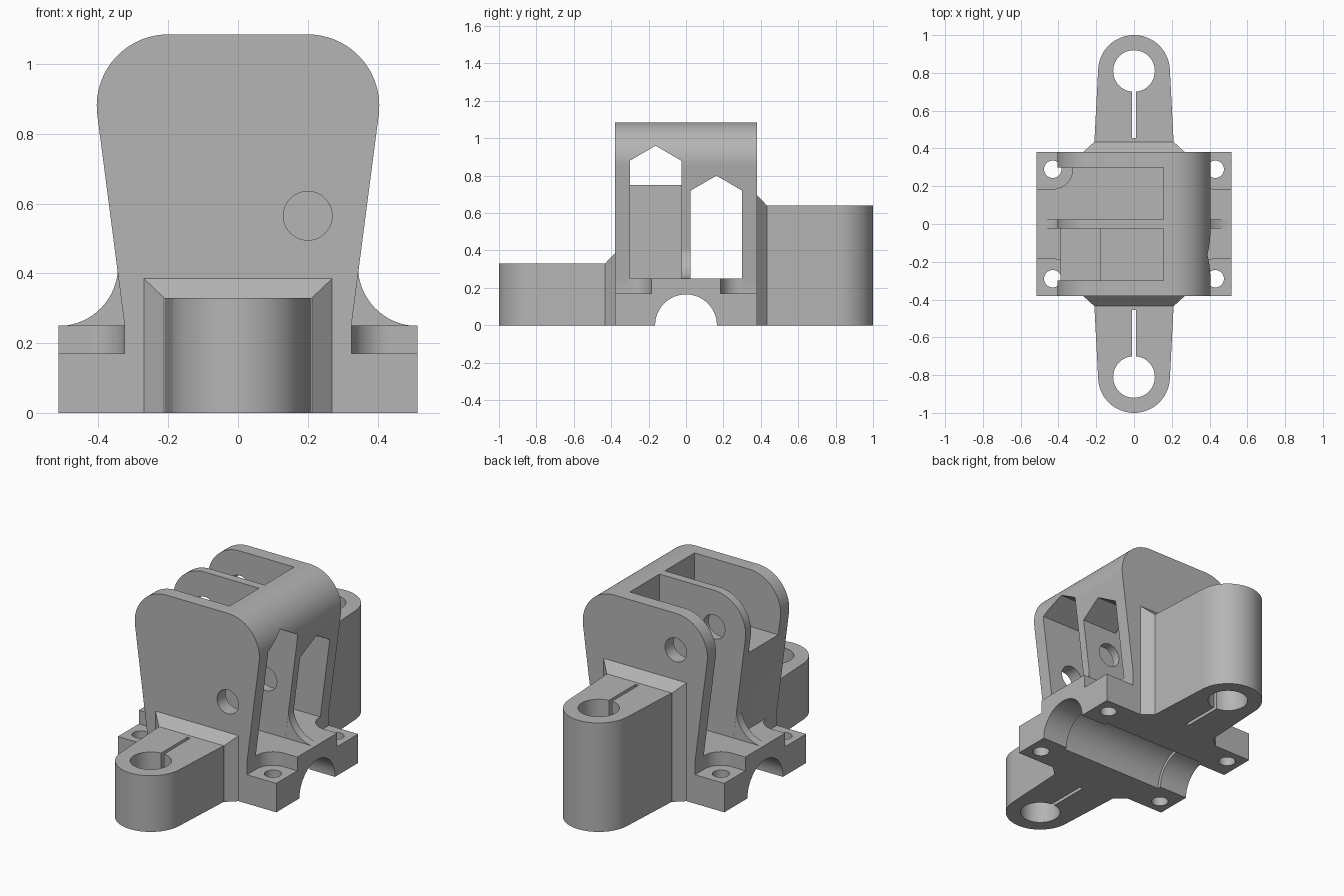
import bpy, bmesh, math
from mathutils import Vector

cube = bpy.data.objects.get("Cube")
if cube:
    bpy.data.objects.remove(cube, do_unlink=True)

grey = bpy.data.materials.new("plain_grey")
grey.use_nodes = True
grey.diffuse_color = (0.46, 0.46, 0.46, 1)
grey.node_tree.nodes["Principled BSDF"].inputs["Base Color"].default_value = (0.46, 0.46, 0.46, 1)


def finish(name, bm):
    bmesh.ops.recalc_face_normals(bm, faces=bm.faces)
    mesh = bpy.data.meshes.new(name)
    bm.to_mesh(mesh)
    bm.free()
    mesh.materials.append(grey)
    ob = bpy.data.objects.new(name, mesh)
    bpy.context.collection.objects.link(ob)
    return ob


def prism(name, outline, axis, lo, hi):
    """Extrude a 2D outline along an axis; the outline uses the other two axes in order."""
    def place(p, h):
        q = list(p)
        q.insert("xyz".index(axis), h)
        return Vector(q)
    bm = bmesh.new()
    face = bm.faces.new([bm.verts.new(place(p, lo)) for p in outline])
    out = bmesh.ops.extrude_face_region(bm, geom=[face])
    moved = [v for v in out["geom"] if isinstance(v, bmesh.types.BMVert)]
    bmesh.ops.translate(bm, verts=moved, vec=place((0, 0), hi - lo))
    return finish(name, bm)


def hull(name, points):
    bm = bmesh.new()
    for p in points:
        bm.verts.new(p)
    bmesh.ops.convex_hull(bm, input=bm.verts)
    bmesh.ops.dissolve_limit(bm, angle_limit=0.01, verts=bm.verts, edges=bm.edges)
    return finish(name, bm)


def arc(cx, cy, r, a, b, n=16):
    angles = [math.radians(a + (b - a) * i / n) for i in range(n + 1)]
    return [(cx + r * math.cos(t), cy + r * math.sin(t)) for t in angles]


def circle(cx, cy, r, n=48):
    return arc(cx, cy, r, 0, 360, n)[:-1]


def rect(a, b, c, d):
    return [(a, c), (b, c), (b, d), (a, d)]


def combine(target, tool, operation="DIFFERENCE"):
    mod = target.modifiers.new("cut", "BOOLEAN")
    mod.operation, mod.solver, mod.object = operation, "EXACT", tool
    bpy.context.view_layer.objects.active = target
    bpy.ops.object.modifier_apply(modifier=mod.name)
    bpy.data.objects.remove(tool, do_unlink=True)


def flip(points, sx, sy=1):
    return [(x * sx, y * sy) for x, y in points]


SIDES = (-1, 1)
WALL, FLOOR, RIB = 0.38, 0.25, 0.025

# Base plate with four corner recesses
body = prism("bracket_body", rect(-0.515, 0.515, -WALL, WALL), "z", 0, FLOOR)
recess = ([(0.6, 0.185)] + arc(0.43, 0.29, 0.105, 270, 180, 10)
          + [(0.325, 0.45), (0.6, 0.45)])
for sx in SIDES:
    for sy in SIDES:
        combine(body, prism("recess", flip(recess, sx, sy), "z", 0.17, 0.3))

# Tapered tower with rounded top
half = [(0.3, 0.1), (0.325, FLOOR)] + arc(0.2, 0.88, 0.205, -7.4, 90, 24)
tower = prism("tower", half + flip(half[::-1], -1), "y", -WALL, WALL)

# Two pockets open to the top and one side; the first keeps a block at its mouth
stepped = [(-0.175, 0.2), (0.155, 0.2), (0.155, 1.3), (-1, 1.3), (-1, 0.75), (-0.175, 0.75)]
combine(tower, prism("pocket", stepped, "y", -0.30, -RIB))
combine(tower, prism("pocket", rect(-1, 0.155, 0.2, 1.3), "y", RIB, 0.30))

# Pointed windows through the solid side
for a, b, shoulder, peak in ((-0.30, -RIB, 0.88, 0.96), (RIB, 0.30, 0.72, 0.80)):
    outline = [(a, 0.2), (b, 0.2), (b, shoulder), ((a + b) / 2, peak), (a, shoulder)]
    combine(tower, prism("window", outline, "x", 0.1, 0.7))

# Pin holes, each through one outer wall and the middle rib
combine(tower, prism("pin_hole", circle(0.2, 0.565, 0.07), "y", -0.5, 0.1))
combine(tower, prism("pin_hole", circle(-0.2, 0.87, 0.07), "y", -0.1, 0.5))
combine(body, tower, "UNION")

# Curved feet of the middle rib
foot = [(0.3, 0.2), (0.3, 0.42)] + arc(0.515, 0.42, 0.171, 180, 268) + [(0.509, 0.2)]
for sx in SIDES:
    combine(body, prism("rib_foot", flip(foot, sx), "y", -RIB + 0.0005, RIB - 0.0005), "UNION")

# Clamp arms with chamfered roots, eye and slit
for sy, height in ((-1, 0.33), (1, 0.64)):
    outline = [(0.213, 0.36), (0.21, 0.43)] + arc(0, 0.81, 0.19, 3, 177, 40)
    outline += [(-0.21, 0.43), (-0.213, 0.36)]
    arm = prism("arm", flip(outline, 1, sy), "z", 0, height)
    root = hull("arm_root", [(sx * w, sy * y, z)
                             for sx in SIDES
                             for w, y, top in ((0.27, 0.34, height + 0.055),
                                               (0.27, WALL, height + 0.055),
                                               (0.212, 0.433, height))
                             for z in (0, top)])
    combine(body, root, "UNION")
    combine(body, arm, "UNION")
    combine(body, prism("eye", circle(0, sy * 0.81, 0.11), "z", -0.1, 0.9))
    combine(body, prism("slit", flip(rect(-0.01, 0.01, 0.455, 0.75), 1, sy), "z", -0.1, 0.9))

# Shaft channel underneath, with a wider middle
combine(body, prism("channel", circle(0, 0, 0.165, 64), "x", -0.7, 0.7))
combine(body, prism("channel_relief", circle(0, 0, 0.185, 64), "x", -0.33, 0.35))

# Screw holes in the corners
for sx in SIDES:
    for sy in SIDES:
        combine(body, prism("screw_hole", circle(sx * 0.43, sy * 0.29, 0.046, 32), "z", -0.1, 0.22))

# Smooth curves, crisp edges
bpy.ops.object.select_all(action="DESELECT")
body.select_set(True)
bpy.context.view_layer.objects.active = body
bpy.ops.object.shade_smooth_by_angle(angle=math.radians(25))
weighted = body.modifiers.new("even_normals", "WEIGHTED_NORMAL")
weighted.keep_sharp = True
